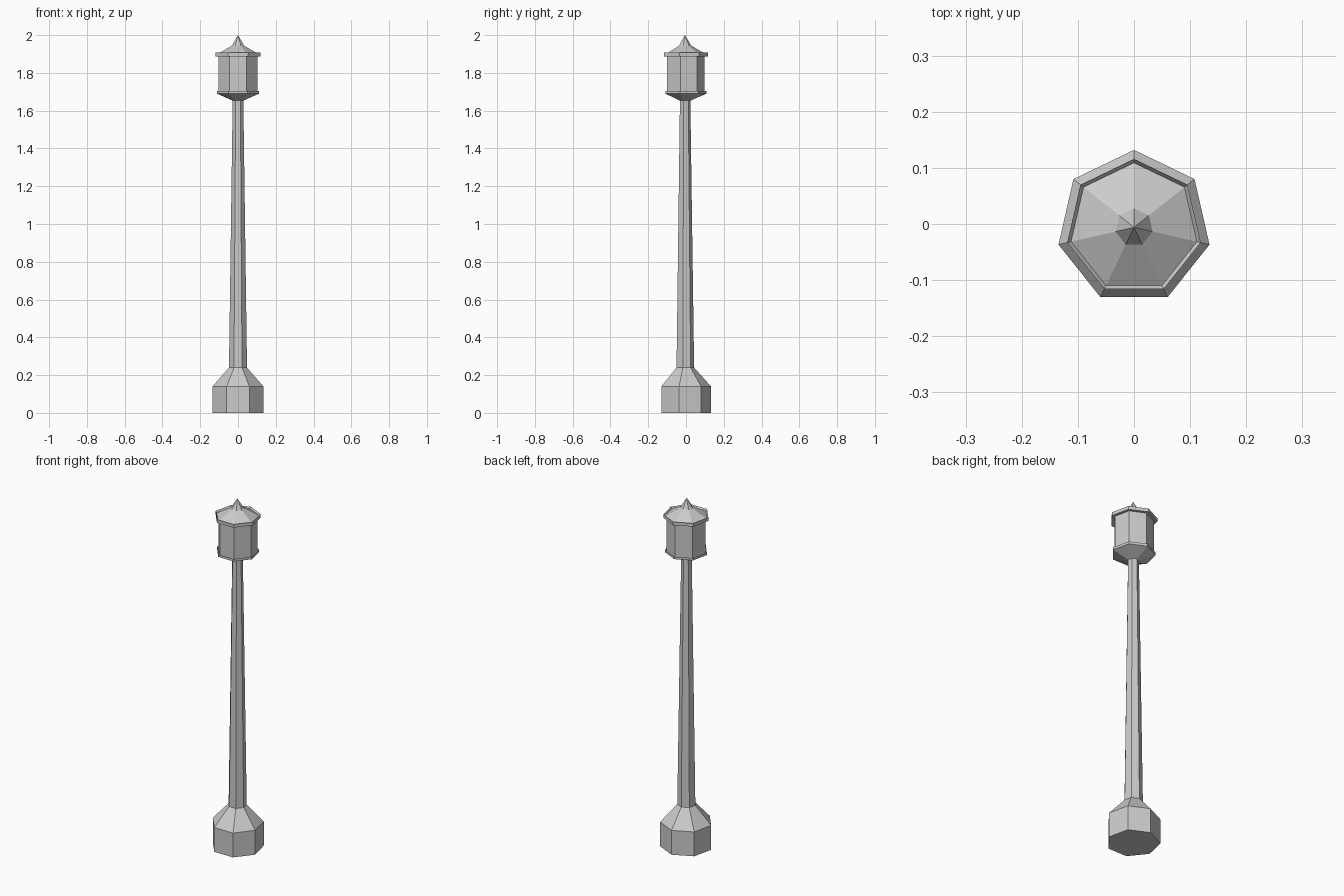
import bpy, bmesh, math

if "Cube" in bpy.data.objects:
    bpy.data.objects.remove(bpy.data.objects["Cube"])

SIDES = 7
CENTRE_Y = -0.006  # a corner points to +y, a flat faces the front


def lathe(name, profile, cap_bottom=False):
    """Spin a (radius, height) profile into a flat-sided heptagonal part."""
    bm = bmesh.new()
    rings = []
    for r, z in profile:
        if r == 0:
            rings.append([bm.verts.new((0, CENTRE_Y, z))] * SIDES)
            continue
        ring = []
        for i in range(SIDES):
            a = math.pi / 2 + 2 * math.pi * i / SIDES
            ring.append(bm.verts.new((r * math.cos(a), CENTRE_Y + r * math.sin(a), z)))
        rings.append(ring)
    for lo, hi in zip(rings, rings[1:]):
        for i in range(SIDES):
            j = (i + 1) % SIDES
            quad = [lo[i], lo[j], hi[j], hi[i]]
            bm.faces.new(list(dict.fromkeys(quad)))
    if cap_bottom:
        bm.faces.new(rings[0][::-1])
    mesh = bpy.data.meshes.new(name)
    bm.to_mesh(mesh)
    bm.free()
    obj = bpy.data.objects.new(name, mesh)
    bpy.context.collection.objects.link(obj)
    return obj


# Footing: upright block with sloped shoulder
lathe("base", [(0.138, 0), (0.138, 0.14), (0.049, 0.24)], cap_bottom=True)

# Tapered pole
lathe("pole", [(0.049, 0.24), (0.029, 1.653)])

# Flared tray with a small lip under the lantern
lathe("lantern_tray", [(0.029, 1.653), (0.114, 1.69), (0.114, 1.704), (0.105, 1.693)])

# Lantern body
lathe("lantern_body", [(0.105, 1.693), (0.105, 1.888)])

# Roof: overhanging eave, raised lip, shallow slope
lathe("roof", [(0.105, 1.888), (0.122, 1.888), (0.122, 1.907), (0.115, 1.897), (0.034, 1.944)])

# Pointed finial
lathe("finial", [(0.034, 1.944), (0, 2.0)])
